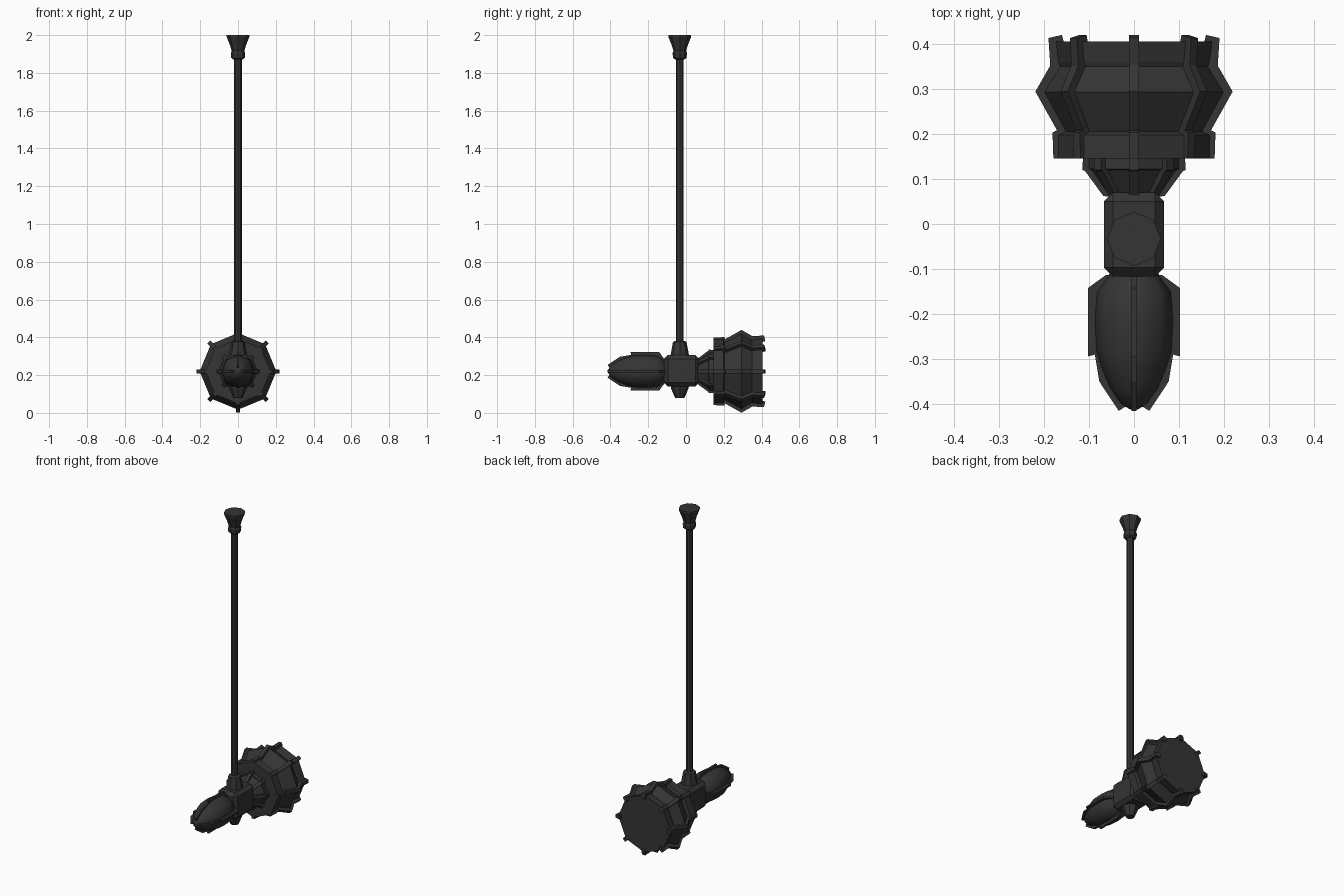
import bpy, bmesh, math
from mathutils import Matrix, Vector

if "Cube" in bpy.data.objects:
    bpy.data.objects.remove(bpy.data.objects["Cube"])

CZ = 0.22      # height of the head axis
HY = -0.033    # handle axis in y

iron = bpy.data.materials.new("dark_iron")
iron.diffuse_color = (0.035, 0.035, 0.035, 1)
iron.use_nodes = True
iron.node_tree.nodes["Principled BSDF"].inputs["Base Color"].default_value = iron.diffuse_color


def finish(name, bm, smooth=None):
    bmesh.ops.recalc_face_normals(bm, faces=bm.faces)
    me = bpy.data.meshes.new(name)
    bm.to_mesh(me)
    bm.free()
    ob = bpy.data.objects.new(name, me)
    bpy.context.collection.objects.link(ob)
    me.materials.append(iron)
    if smooth:
        bpy.ops.object.select_all(action='DESELECT')
        ob.select_set(True)
        bpy.context.view_layer.objects.active = ob
        bpy.ops.object.shade_smooth_by_angle(angle=math.radians(smooth))
    return ob


def lathe(name, profile, along_y, sides=8, smooth=None):
    """Turn (radius, position) points round the head axis or the handle axis."""
    bm = bmesh.new()
    rings = []
    for r, t in profile:
        ring = []
        for i in range(sides):
            a = 2 * math.pi * i / sides
            c, s = r * math.cos(a), r * math.sin(a)
            ring.append(bm.verts.new((c, t, CZ + s) if along_y else (c, HY + s, t)))
        rings.append(ring)
    for a, b in zip(rings, rings[1:]):
        for i in range(sides):
            j = (i + 1) % sides
            bm.faces.new((a[i], a[j], b[j], b[i]))
    bm.faces.new(rings[0])
    bm.faces.new(rings[-1])
    return finish(name, bm, smooth)


def fins(name, outline, count, thick):
    """Flat ribs with a (radius, y) outline, repeated round the head axis."""
    bm = bmesh.new()
    for k in range(count):
        rot = Matrix.Rotation(2 * math.pi * k / count, 3, 'Y')
        sides = []
        for x in (-thick / 2, thick / 2):
            sides.append([bm.verts.new(rot @ Vector((x, y, r)) + Vector((0, 0, CZ)))
                          for r, y in outline])
        a, b = sides
        n = len(a)
        bm.faces.new(a)
        bm.faces.new(b)
        for i in range(n):
            j = (i + 1) % n
            bm.faces.new((a[i], a[j], b[j], b[i]))
    return finish(name, bm)


# Striking head: octagonal drum with bands
lathe("hammer_head", [(0.145, 0.145), (0.172, 0.146), (0.172, 0.198), (0.155, 0.205),
                      (0.203, 0.293), (0.168, 0.35), (0.172, 0.36), (0.178, 0.405)], True)
lathe("hammer_neck", [(0.05, 0.05), (0.06, 0.065), (0.098, 0.12), (0.105, 0.122),
                      (0.105, 0.15)], True)

# Ribs on the corners of the head and neck
fins("head_ribs", [(0.13, 0.145), (0.179, 0.145), (0.181, 0.203), (0.171, 0.208),
                   (0.219, 0.294), (0.186, 0.352), (0.190, 0.413), (0.160, 0.42),
                   (0.155, 0.40), (0.13, 0.39)], 8, 0.022)
fins("neck_ribs", [(0.04, 0.06), (0.068, 0.062), (0.109, 0.118), (0.115, 0.12),
                   (0.113, 0.15), (0.06, 0.15)], 8, 0.022)

# Chamfered centre block
bm = bmesh.new()
bmesh.ops.create_cube(bm, size=1)
bmesh.ops.scale(bm, vec=(0.134, 0.187, 0.166), verts=bm.verts)
bmesh.ops.translate(bm, vec=(0, -0.023, 0.223), verts=bm.verts)
bmesh.ops.bevel(bm, geom=bm.edges[:], offset=0.02, segments=1, affect='EDGES')
finish("centre_block", bm)

# Rear spike with its four ribs
lathe("rear_spike", [(0.05, -0.105), (0.06, -0.118), (0.084, -0.15), (0.089, -0.21),
                     (0.086, -0.28), (0.074, -0.32), (0.055, -0.365), (0.032, -0.398),
                     (0.008, -0.412)], True, smooth=50)
fins("spike_ribs", [(0.03, -0.112), (0.062, -0.113), (0.102, -0.142), (0.102, -0.294),
                    (0.087, -0.29), (0.077, -0.35), (0.034, -0.415), (0.018, -0.405),
                    (0.03, -0.37)], 4, 0.012)

# Sockets above and below the block
lathe("top_socket", [(0.05, 0.29), (0.048, 0.31), (0.036, 0.375), (0.028, 0.38)], False)
lathe("bottom_cap", [(0.05, 0.15), (0.046, 0.13), (0.04, 0.115), (0.025, 0.08)], False)

# Handle and flared pommel
lathe("handle", [(0.02, 0.36), (0.02, 1.90)], False)
lathe("pommel", [(0.026, 1.872), (0.036, 1.88), (0.038, 1.905), (0.033, 1.915),
                 (0.042, 1.945), (0.060, 1.99), (0.060, 2.0)], False)
